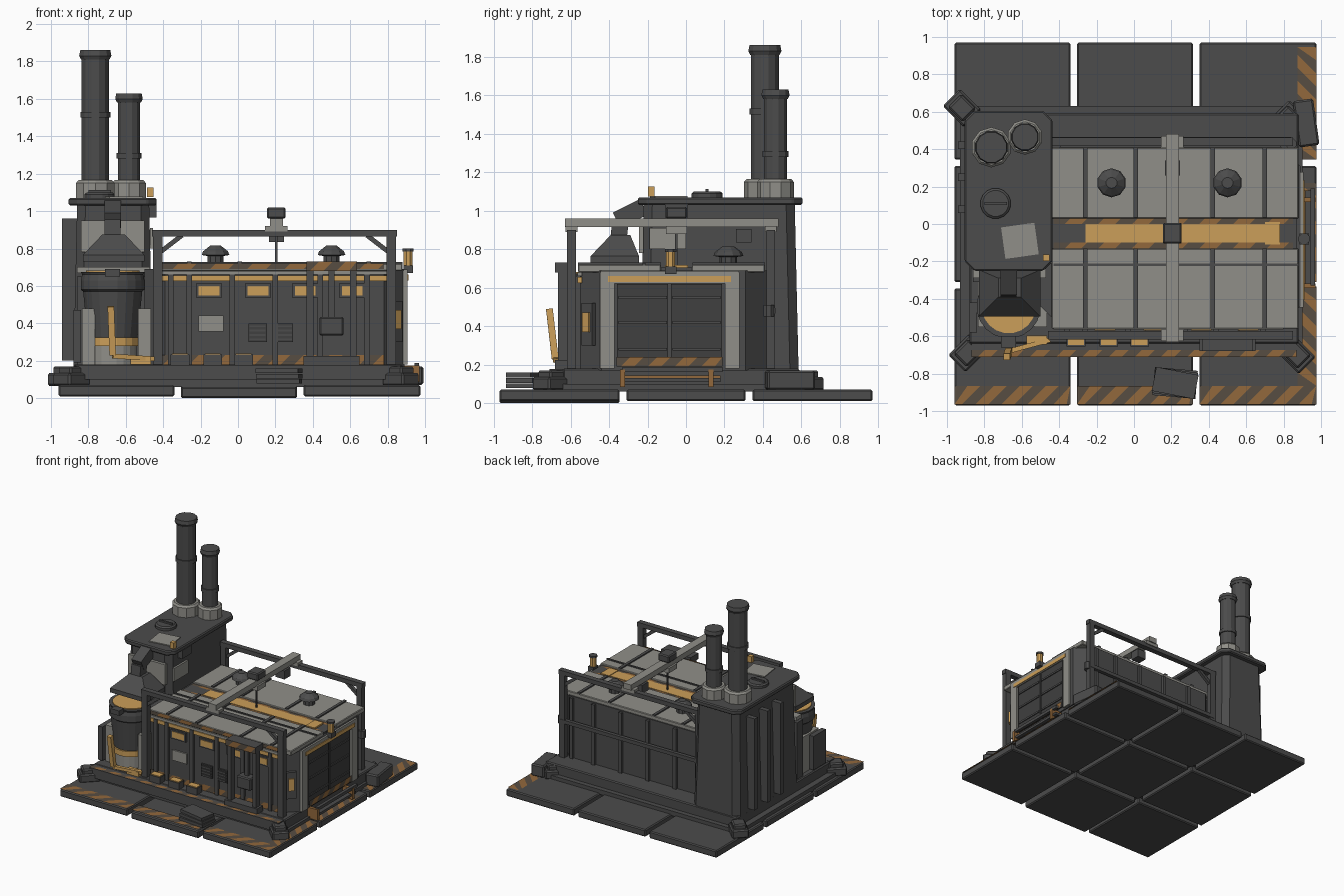
import bpy, bmesh, math
from mathutils import Vector, Matrix

if "Cube" in bpy.data.objects:
    bpy.data.objects.remove(bpy.data.objects["Cube"], do_unlink=True)


def material(name, *rgb):
    m = bpy.data.materials.new(name)
    m.use_nodes = True
    m.diffuse_color = (*rgb, 1)
    m.node_tree.nodes["Principled BSDF"].inputs["Base Color"].default_value = (*rgb, 1)
    return m


DARK = material("dark_steel", .072, .072, .072)
DEEP = material("deep_grey", .05, .05, .05)
LIGHT = material("light_panel", .28, .275, .25)
YELLOW = material("warm_yellow", .6, .345, .1)
STRIPE = material("stripe_orange", .29, .14, .045)
BROWN = material("stripe_brown", .095, .075, .055)


def finish(name, bm, mats, bevel=0):
    mesh = bpy.data.meshes.new(name)
    bm.to_mesh(mesh)
    bm.free()
    obj = bpy.data.objects.new(name, mesh)
    bpy.context.collection.objects.link(obj)
    for m in mats:
        mesh.materials.append(m)
    if bevel:
        mod = obj.modifiers.new("edge_bevel", "BEVEL")
        mod.width, mod.segments = bevel, 1
    return obj


def loft(name, rings, mat, bevel=0):
    """Closed solid through rings of equal point count."""
    bm = bmesh.new()
    loops = [[bm.verts.new(p) for p in ring] for ring in rings]
    n = len(loops[0])
    for low, high in zip(loops, loops[1:]):
        for i in range(n):
            j = (i + 1) % n
            bm.faces.new((low[i], low[j], high[j], high[i]))
    bm.faces.new(loops[0][::-1])
    bm.faces.new(loops[-1])
    bmesh.ops.recalc_face_normals(bm, faces=bm.faces)
    return finish(name, bm, [mat], bevel)


def box(name, xs, ys, zs, mat=DARK, bevel=0, turn=0):
    mid = Vector((sum(xs) / 2, sum(ys) / 2, 0))
    spin = Matrix.Rotation(math.radians(turn), 3, "Z")
    plan = [(xs[0], ys[0]), (xs[1], ys[0]), (xs[1], ys[1]), (xs[0], ys[1])]
    rings = [[mid + spin @ (Vector((x, y, z)) - mid) for x, y in plan] for z in zs]
    return loft(name, rings, mat, bevel)


def block(name, centre, size, mat=DARK, bevel=0, turn=0):
    spans = [(c - s / 2, c + s / 2) for c, s in zip(centre, size)]
    return box(name, *spans, mat, bevel, turn)


def chamfered(name, xs, ys, zs, cut, mat=DARK, taper=0, bevel=0):
    rings = []
    for z, t in zip(zs, (0, taper)):
        (a, b), (c, d) = (xs[0] + t, xs[1] - t), (ys[0] + t, ys[1] - t)
        plan = [(a + cut, c), (b - cut, c), (b, c + cut), (b, d - cut),
                (b - cut, d), (a + cut, d), (a, d - cut), (a, c + cut)]
        rings.append([(x, y, z) for x, y in plan])
    return loft(name, rings, mat, bevel)


def lathe(name, x, y, profile, mat=DARK, sides=12):
    angles = [math.tau * (i + .5) / sides for i in range(sides)]
    return loft(name, [[(x + r * math.cos(a), y + r * math.sin(a), z) for a in angles]
                       for r, z in profile], mat)


def beam(name, start, end, width, mat=DARK):
    a, b = Vector(start), Vector(end)
    d = (b - a).normalized()
    side = d.cross(Vector((0, 1, 0)) if abs(d.y) < .9 else Vector((1, 0, 0))).normalized()
    up = d.cross(side)
    offs = [(side * i + up * j) * width / 2 for i, j in ((-1, -1), (1, -1), (1, 1), (-1, 1))]
    return loft(name, [[p + o for o in offs] for p in (a, b)], mat)


def hazard(name, corner, along, across, step=.07):
    """Thin painted band of slanted stripes in two colours."""
    c, u, v = Vector(corner), Vector(along), Vector(across)
    length, slant = u.length, v.length
    clamp = lambda s: c + u * min(max(s / length, 0), 1)
    bm = bmesh.new()
    s, k = -slant, 0
    while s < length:
        pts = [clamp(s), clamp(s + step), clamp(s + step + slant) + v, clamp(s + slant) + v]
        face = bm.faces.new([bm.verts.new(p) for p in pts])
        face.material_index = k % 2
        s, k = s + step, k + 1
    return finish(name, bm, [BROWN, STRIPE])


# Floor tiles with painted borders
spans = [(-.96, -.34), (-.305, .315), (.35, .975)]
for i, xs in enumerate(spans):
    for j, ys in enumerate([(-.97, -.345), (-.31, .31), (.345, .97)]):
        z = 0 if i == 1 and j == 0 else .01
        box("floor_tile", xs, ys, (z, z + .06), DARK, .008)
    hazard("front_border", (xs[0], -.965, .074), (xs[1] - xs[0], 0, 0), (0, .1, 0))
for y in (-.865, -.31, .345):
    hazard("side_border", (.975, y, .074), (0, .6 if y > 0 else .53, 0), (-.1, 0, 0))

# Platform with perimeter rail
box("platform_skirt", (-.93, .9), (-.67, .63), (.06, .1))
box("platform", (-.88, .88), (-.64, .59), (.09, .18), DARK, .008)
box("front_kerb", (-.87, .87), (-.71, -.64), (.1, .178))
hazard("kerb_paint", (-.87, -.71, .182), (1.74, 0, 0), (0, .035, 0))

# Corner clamps and loose crates
for x, y, turn in ((-.89, -.69, 45), (.87, -.7, -45), (.82, .56, 45), (-.92, .62, -45)):
    block("clamp_foot", (x, y, .1), (.16, .13, .07), DARK, .01, turn)
    block("clamp_head", (x, y, .145), (.11, .1, .05), DARK, .01, turn)
block("side_crate", (.92, .54, .12), (.11, .25, .1), DARK, .01, 8)
for k in range(3):
    block("front_crate_layer", (.22, -.85, .09 + k * .028), (.23, .15 - k * .01, .024), DARK, 0, -5 - k * 3)

# Side step
for y in (-.33, .13):
    block("step_post", (.92, y, .13), (.1, .025, .09), STRIPE)
block("step_tread", (.925, -.07, .12), (.07, .5, .02))
block("step_edge", (.91, -.07, .135), (.015, .5, .015), STRIPE)
beam("step_rail", (.955, -.33, .175), (.955, .19, .175), .025)

# Main housing and roof
chamfered("housing", (-.5, .89), (-.55, .42), (.17, .69), .11)
box("roof_back", (-.44, .88), (.03, .41), (.68, .72), LIGHT, .005)
box("roof_front", (-.44, .88), (-.56, -.13), (.68, .72), LIGHT, .005)
box("roof_channel", (-.44, .87), (-.13, .03), (.68, .705))
box("roof_light_strip", (-.26, .78), (-.1, 0), (.705, .712), YELLOW)
block("strip_end", (.74, -.05, .71), (.08, .12, .014), YELLOW)
for y in (-.13, 0):
    hazard("channel_paint", (-.43, y, .709), (1.28, 0, 0), (0, .03, 0), .09)
for x in (-.26, .01, .42, .7):
    box("roof_rib", (x - .012, x + .012), (.035, .41), (.71, .73))
    box("roof_rib", (x - .012, x + .012), (-.56, -.13), (.71, .73))
box("roof_seam", (-.43, .88), (-.225, -.21), (.715, .728))
for x in (-.12, .5):
    lathe("roof_vent", x, .22, [(.045, .71), (.045, .76), (.078, .765), (.07, .785), (.03, .815)], DARK, 10)

# Front wall details
box("front_light_bar", (-.43, .8), (-.563, -.54), (.625, .655), YELLOW)
box("front_eave", (-.43, .8), (-.565, -.54), (.66, .68), LIGHT)
hazard("front_eave_paint", (-.42, -.567, .69), (1.2, 0, 0), (0, 0, .03), .1)
hazard("wall_base_paint", (-.42, -.558, .18), (1.2, 0, 0), (0, 0, .05))
for x in (-.36, -.26, -.03, .2, .44, .69):
    box("wall_rib", (x - .015, x + .015), (-.572, -.54), (.18, .66))
for x in (-.155, .107, .36, .61):
    block("window_frame", (x, -.555, .575), (.14, .02, .075))
    block("window", (x, -.563, .575), (.11, .012, .05), YELLOW)
block("notice_panel", (-.145, -.555, .4), (.135, .016, .085), LIGHT)
for x in (.105, .245):
    block("grille", (x, -.555, .35), (.1, .02, .1), DEEP)
    for k in range(4):
        block("grille_slat", (x, -.567, .315 + k * .023), (.085, .012, .01))
for x in (-.31, -.135, .03):
    block("supply_box", (x, -.62, .205), (.1, .07, .055))
    block("supply_lid", (x, -.62, .235), (.085, .055, .008), YELLOW)

# Pump cabinet on the front wall
for x in (.385, .615):
    block("cabinet_post", (x, -.64, .44), (.035, .05, .52))
block("cabinet_top", (.5, -.63, .705), (.27, .1, .05))
hazard("cabinet_paint", (.365, -.683, .68), (.27, 0, 0), (0, 0, .05))
block("control_box", (.5, -.6, .385), (.13, .09, .1), DARK, .008)
beam("control_conduit", (.5, -.59, .43), (.5, -.59, .68), .03)
block("cabinet_base", (.5, -.64, .2), (.3, .08, .05))

# Door end
for y in (-.41, .24):
    block("door_post", (.885, y, .43), (.04, .075, .5), LIGHT)
block("door_lintel", (.885, -.085, .655), (.04, .72, .065), LIGHT)
block("lintel_light", (.905, -.085, .645), (.012, .64, .03), YELLOW)
for y in (-.225, .055):
    block("door", (.888, y, .41), (.02, .265, .42), DEEP)
    for z in (.28, .42, .55):
        block("door_rib", (.9, y, z), (.012, .25, .015))
hazard("door_paint", (.909, -.36, .19), (0, .55, 0), (0, 0, .05))
block("keypad_plate", (.84, -.505, .41), (.08, .03, .22), DARK, 0, 45)
block("keypad", (.848, -.513, .42), (.045, .03, .1), YELLOW, 0, 45)
block("beacon_bracket", (.91, -.08, .69), (.05, .06, .04))
lathe("beacon", .91, -.08, [(.026, .7), (.026, .785)], YELLOW, 8)
lathe("beacon_cap", .91, -.08, [(.032, .785), (.032, .8)], DARK, 8)

# Back wall ribs and pipe
for x in (-.2, .05, .3, .55, .75):
    block("back_rib", (x, .425, .43), (.03, .03, .5))
beam("back_pipe", (-.45, .45, .48), (.84, .45, .48), .03)
lathe("pipe_end", .84, .43, [(.03, .45), (.03, .51)], DARK, 8)

# Overhead gantry
for y in (-.595, .44):
    for x, way in ((-.43, 1), (.82, -1)):
        block("gantry_post", (x, y, .53), (.05, .045, .72))
        beam("gantry_brace", (x, y, .77), (x + way * .13, y, .87), .025)
    block("gantry_beam", (.195, y, .882), (1.31, .045, .036))
    block("crane_bearing", (.205, y, .905), (.12, .06, .03), LIGHT)
box("crane_beam", (.17, .24), (-.63, .48), (.915, .96), LIGHT)
block("crane_motor", (.205, -.05, .99), (.1, .11, .06), DARK, .008)
block("crane_trolley", (.205, -.05, .9), (.1, .11, .04), LIGHT)
block("crane_counterweight", (.205, .3, .87), (.08, .08, .07))
beam("crane_cable", (.205, -.05, .71), (.205, -.05, .9), .012)

# Furnace tower
chamfered("furnace_tower", (-.88, -.455), (-.24, .585), (.17, 1.04), .045, DARK, .02)
chamfered("tower_cap", (-.905, -.435), (-.25, .605), (1.03, 1.07), .05, DARK, 0, .008)
for y in (.08, .25, .42):
    box("tower_rib", (-.94, -.86), (y - .02, y + .02), (.2, .96))
box("tower_face_plate", (-.84, -.5), (-.245, -.22), (.78, .95), LIGHT)
box("tower_face_band", (-.86, -.47), (-.29, -.22), (.67, .7), LIGHT)
box("tower_side_plate", (-.47, -.455), (-.19, 0), (.8, .91), LIGHT)
block("tower_side_box", (-.455, -.05, 1), (.04, .12, .07))
block("tower_top_sheet", (-.61, -.09, 1.073), (.18, .17, .008), LIGHT, 0, 8)
block("tower_lamp", (-.47, -.18, 1.1), (.035, .035, .05), YELLOW)
lathe("hatch", -.74, .11, [(.082, 1.07), (.082, 1.09), (.07, 1.1)], DARK, 16)
block("hatch_handle", (-.74, .11, 1.105), (.12, .015, .015))

# Chimneys
for x, y, r, top, ring in ((-.763, .41, .075, 1.86, 1.5), (-.583, .465, .062, 1.63, 1.28)):
    lathe("chimney_base", x, y, [(r + .033, 1.07), (r + .033, 1.15), (r + .02, 1.165)], LIGHT, 10)
    lathe("chimney", x, y, [(r, 1.1), (r, top)])
    lathe("chimney_ring", x, y, [(r + .008, ring), (r + .008, ring + .03)])
    lathe("chimney_cap", x, y, [(r + .004, top - .05), (r + .014, top - .03), (r + .008, top)])

# Extraction hood above the crucible
rings = [[(-.665 + i * w, y + j * d, z) for i, j in ((-1, -1), (1, -1), (1, 1), (-1, 1))]
         for w, d, y, z in ((.165, .125, -.37, .73), (.165, .125, -.37, .765), (.06, .05, -.34, .875))]
loft("hood", rings, DARK)
beam("hood_neck", (-.67, -.35, .86), (-.67, -.34, .95), .085)
beam("hood_elbow", (-.67, -.36, .95), (-.67, -.22, 1.02), .09)

# Crucible on its stand
X, Y = -.67, -.44
lathe("crucible", X, Y, [(.12, .26), (.135, .33), (.16, .57), (.172, .58), (.172, .63), (.165, .66), (.172, .675)], DARK, 20)
lathe("molten_fill", X, Y, [(.145, .66), (.145, .682)], YELLOW, 20)
lathe("crucible_band", X, Y, [(.147, .28), (.147, .325)], YELLOW, 20)
lathe("crucible_foot", X, Y, [(.13, .17), (.13, .28)], LIGHT, 20)
block("pouring_lip", (X, -.63, .67), (.08, .06, .04))
for x in (-.8, -.5):
    block("stand_plate", (x, -.4, .33), (.07, .3, .3), LIGHT)
block("stand_side", (-.86, -.5, .33), (.04, .16, .28))
block("stand_back", (X, -.27, .4), (.38, .08, .5))
beam("tapping_bar", (X, -.68, .23), (X - .01, -.71, .49), .035, YELLOW)
beam("tapping_pipe", (X, -.68, .225), (-.45, -.62, .21), .025, YELLOW)
block("yellow_crate", (-.52, -.62, .2), (.11, .05, .04), YELLOW)
